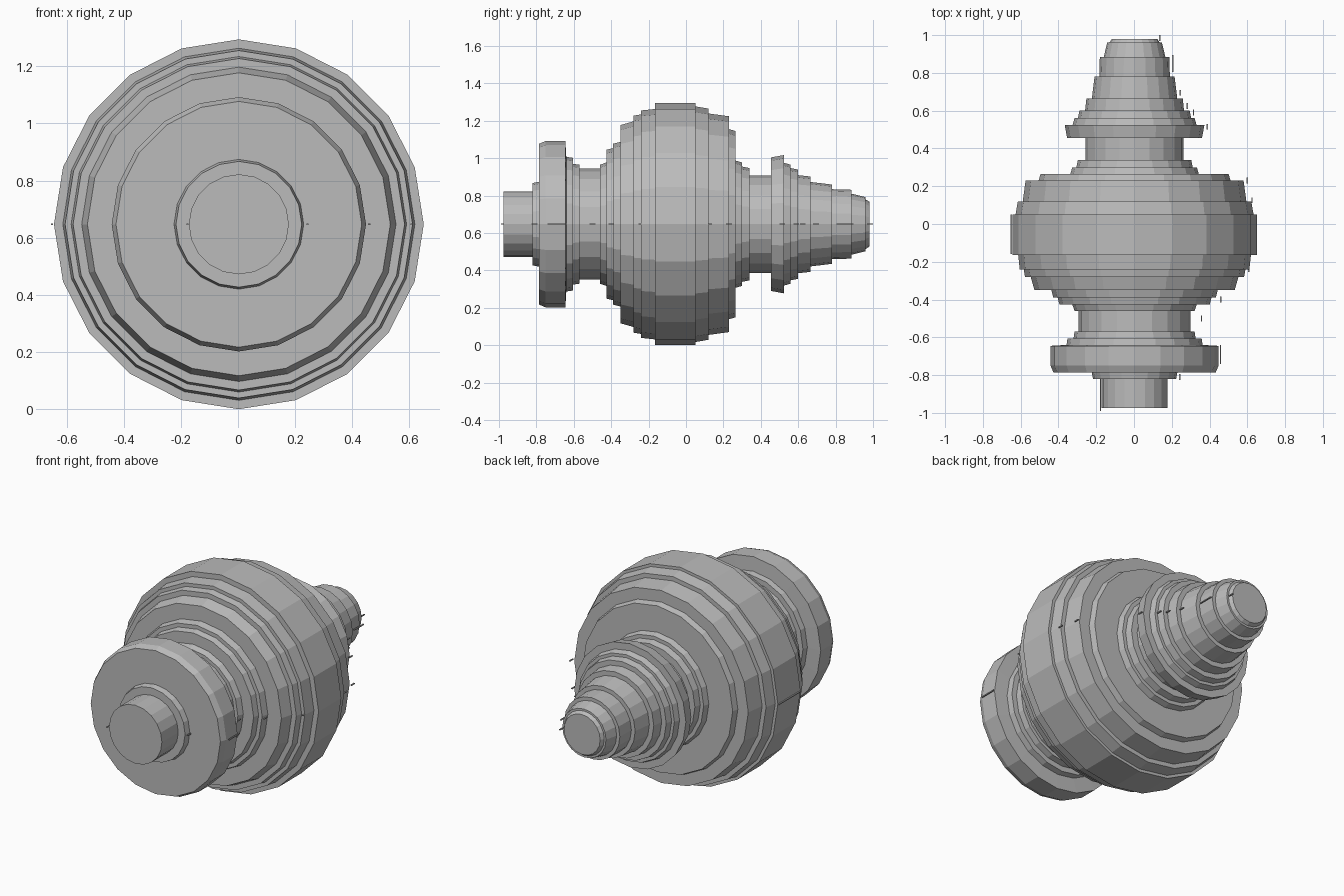
import bpy, bmesh, math

SIDES = 20
CX, CZ = 0.003, 0.647

mat = bpy.data.materials.new("light grey")
mat.diffuse_color = (0.5, 0.5, 0.5, 1)

# Each step of the turned shape: start y, end y, start radius, end radius
STEPS = [
    (-0.975, -0.82, .175, .175), (-0.82, -0.785, .22, .227),
    (-0.785, -0.75, .43, .445), (-0.75, -0.645, .445, .445),
    (-0.64, -0.605, .36, .355), (-0.605, -0.57, .323, .318),
    (-0.57, -0.46, .297, .297), (-0.46, -0.425, .318, .33),
    (-0.425, -0.39, .398, .407), (-0.39, -0.35, .43, .44),
    (-0.35, -0.28, .53, .55), (-0.28, -0.24, .58, .587),
    (-0.24, -0.165, .608, .616), (-0.165, 0.05, .647, .647),
    (0.05, 0.12, .63, .618), (0.12, 0.23, .592, .577),
    (0.23, 0.265, .508, .498), (0.265, 0.30, .34, .33),
    (0.30, 0.34, .308, .30), (0.34, 0.455, .26, .26),
    (0.455, 0.525, .357, .37), (0.525, 0.56, .328, .318),
    (0.56, 0.60, .30, .292), (0.60, 0.665, .262, .255),
    (0.665, 0.78, .226, .212), (0.78, 0.885, .187, .184),
    (0.885, 0.96, .163, .145), (0.96, 0.98, .133, .12),
]


def finish(bm, name):
    bmesh.ops.recalc_face_normals(bm, faces=bm.faces[:])
    me = bpy.data.meshes.new(name)
    bm.to_mesh(me)
    bm.free()
    me.materials.append(mat)
    ob = bpy.data.objects.new(name, me)
    bpy.context.collection.objects.link(ob)
    return ob


# Turned body, lathed along the y axis
bm = bmesh.new()
rings = []
for y0, y1, r0, r1 in STEPS:
    for y, r in ((y0, r0), (y1, r1)):
        rings.append([bm.verts.new((CX + r * math.sin(2 * math.pi * i / SIDES), y,
                                    CZ + r * math.cos(2 * math.pi * i / SIDES)))
                      for i in range(SIDES)])
for a, b in zip(rings, rings[1:]):
    for i in range(SIDES):
        j = (i + 1) % SIDES
        bm.faces.new((a[i], a[j], b[j], b[i]))
bm.faces.new(rings[0])
bm.faces.new(rings[-1])
bmesh.ops.remove_doubles(bm, verts=bm.verts[:], dist=0.0005)
finish(bm, "turned_body")

# Tiny raised tabs along the side seam: x, centre y, length
TABS = [(.137, .984, .032), (.205, .85, .09), (.245, .695, .03), (.282, .625, .03),
        (.315, .59, .03), (.387, .515, .03), (.6, .23, .03), (.625, .125, .03),
        (.608, -.24, .03), (.46, -.4, .03), (.357, -.5, .03), (.458, -.69, .1),
        (.243, -.81, .03), (-.177, -.9, .18), (-.65, -.055, .21)]
bm = bmesh.new()
for x, y, length in TABS:
    cube = bmesh.ops.create_cube(bm, size=1)["verts"]
    bmesh.ops.scale(bm, vec=(0.007, length, 0.006), verts=cube)
    bmesh.ops.translate(bm, vec=(x, y, CZ), verts=cube)
finish(bm, "seam_tabs")
